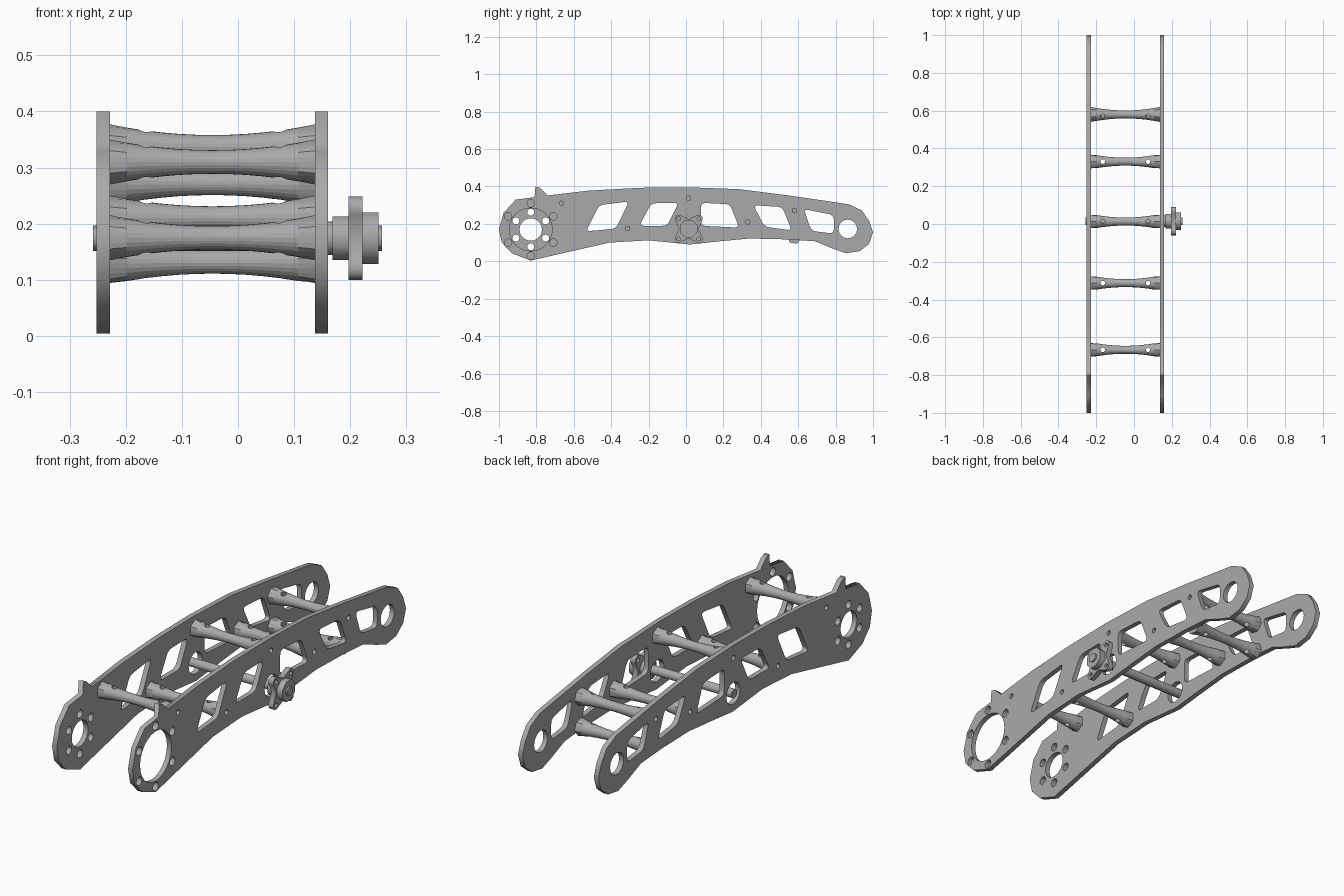
import bpy, bmesh
from math import sin, cos, pi, radians
from mathutils import Vector, Matrix

cube = bpy.data.objects.get("Cube")
if cube:
    bpy.data.objects.remove(cube, do_unlink=True)

grey = bpy.data.materials.new("metal_grey")
grey.use_nodes = True
colour = (0.4, 0.4, 0.4, 1)
grey.diffuse_color = colour
grey.node_tree.nodes["Principled BSDF"].inputs["Base Color"].default_value = colour


def link(name, data):
    ob = bpy.data.objects.new(name, data)
    bpy.context.scene.collection.objects.link(ob)
    return ob


def evaluated_mesh(ob):
    bpy.context.view_layer.update()
    dg = bpy.context.evaluated_depsgraph_get()
    return bpy.data.meshes.new_from_object(ob.evaluated_get(dg))


def circle(y, z, r, n=16, turn=0.0):
    return [(y + r * cos(turn + 2 * pi * i / n), z + r * sin(turn + 2 * pi * i / n))
            for i in range(n)]


def ring(y, z, spread, r, count=6, turn=pi / 2):
    return [circle(cy, cz, r, 12) for cy, cz in circle(y, z, spread, count, turn)]


def rounded(corners, r=0.025):
    """Polygon with each corner replaced by a short curve."""
    out, n = [], len(corners)
    for i in range(n):
        c = Vector(corners[i])
        a = c + (Vector(corners[i - 1]) - c).normalized() * r
        b = c + (Vector(corners[(i + 1) % n]) - c).normalized() * r
        for t in (0, 0.33, 0.67, 1):
            out.append(tuple(a * (1 - t) ** 2 + c * 2 * t * (1 - t) + b * t * t))
    return out


def slab(name, x0, x1, loops):
    """Outline and holes in the y-z plane, given thickness along x."""
    cu = bpy.data.curves.new(name, 'CURVE')
    cu.dimensions, cu.fill_mode = '2D', 'BOTH'
    cu.extrude = (x1 - x0) / 2
    for loop in loops:
        sp = cu.splines.new('POLY')
        sp.points.add(len(loop) - 1)
        for p, (y, z) in zip(sp.points, loop):
            p.co = (y, z, 0, 1)
        sp.use_cyclic_u = True
    tmp = link(name + "_curve", cu)
    me = evaluated_mesh(tmp)
    bpy.data.objects.remove(tmp, do_unlink=True)
    me.transform(Matrix.Translation(((x0 + x1) / 2, 0, 0))
                 @ Matrix(((0, 0, 1, 0), (1, 0, 0, 0), (0, 1, 0, 0), (0, 0, 0, 1))))
    me.materials.clear()
    me.materials.append(grey)
    return link(name, me)


# Side plates: curved arm outline with a small hook near the front
pivot = (-0.83, 0.17)
hub = (0.015, 0.174)
outline = [(-1, .17), (-.975, .26), (-.91, .33), (-.81, .343), (-.805, .4), (-.78, .392),
           (-.74, .352), (-.52, .378), (-.25, .393), (0, .396), (.28, .386), (.55, .352),
           (.87, .305), (.94, .272), (.98, .215), (1, .155), (.98, .095), (.93, .055),
           (.855, .043), (.78, .07), (.69, .107), (.55, .117), (.34, .122), (.18, .107),
           (.02, .09), (-.2, .112), (-.41, .1), (-.83, .004), (-.93, .042), (-.985, .1)]
windows = [[(-.535, .16), (-.465, .3), (-.305, .32), (-.375, .175)],
           [(-.25, .19), (-.185, .31), (-.04, .313), (-.1, .19)],
           [(.08, .19), (.08, .313), (.235, .305), (.285, .18)],
           [(.36, .3), (.515, .29), (.565, .165), (.42, .185)],
           [(.63, .28), (.79, .247), (.79, .148), (.67, .163)]]
standoffs = [(-.666, .31, 0), (-.313, .175, 0), (.013, .337, 0),
             (.33, .21, 0), (.58, .272, 20), (.58, .132, 20)]
shared = [outline, circle(.865, .173, .05), circle(*hub, .05)]
shared += [rounded(w) for w in windows]
shared += [circle(y, z, .012, 10) for y, z, a in standoffs[:5]]
slab("left_side_plate", .137, .16,
     shared + [circle(*pivot, .115, 24)] + ring(*pivot, .14, .02))
slab("right_side_plate", -.252, -.228,
     shared + [circle(*pivot, .06, 20)] + ring(*pivot, .092, .019))

# Waisted hexagonal standoff, turned down to a round middle
MID, HALF = -.0455, .1825
bm = bmesh.new()
rows = []
for s in range(13):
    t = s / 6 - 1
    row = []
    for i in range(24):
        a = 2 * pi * i / 24
        flat = (a % (pi / 3)) - pi / 6
        r = min(.035 / cos(flat), .021 + .019 * t * t)
        row.append(bm.verts.new((t * HALF, r * sin(a), r * cos(a))))
    rows.append(row)
for a, b in zip(rows, rows[1:]):
    for i in range(24):
        j = (i + 1) % 24
        bm.faces.new((a[i], a[j], b[j], b[i]))
bm.faces.new(rows[0])
bm.faces.new(rows[-1])
bmesh.ops.recalc_face_normals(bm, faces=bm.faces)
me = bpy.data.meshes.new("standoff")
bm.to_mesh(me)
bm.free()
me.materials.append(grey)
blank = link("standoff_blank", me)

# Cross holes and end screw holes
bm = bmesh.new()
for side in (-1, 1):
    for place in (Matrix.Translation((side * .12, 0, 0)),
                  Matrix.Translation((side * HALF, 0, 0)) @ Matrix.Rotation(pi / 2, 4, 'Y')):
        bmesh.ops.create_cone(bm, cap_ends=True, segments=12, radius1=.012, radius2=.012,
                              depth=.1 if place[2][2] > .5 else .07, matrix=place)
cut_mesh = bpy.data.meshes.new("hole_cutter")
bm.to_mesh(cut_mesh)
bm.free()
cutter = link("hole_cutter", cut_mesh)
cutter.hide_render = True
mod = blank.modifiers.new("holes", 'BOOLEAN')
mod.operation, mod.object, mod.solver = 'DIFFERENCE', cutter, 'EXACT'
drilled = evaluated_mesh(blank)
for ob in (blank, cutter):
    bpy.data.objects.remove(ob, do_unlink=True)
for n, (y, z, tilt) in enumerate(standoffs):
    ob = link(f"standoff_{n + 1}", drilled)
    ob.location = (MID, y, z)
    ob.rotation_euler.x = radians(tilt)

# Hexagonal cross shaft and the hub on its left end
slab("cross_shaft", -.258, .257, [circle(*hub, .023, 6, pi / 6)])
bore = circle(*hub, .023, 6, pi / 6)
slab("hub_spacer", .16, .17, [circle(*hub, .03, 16), bore])
slab("hub_inner_nut", .168, .197, [circle(*hub, .042, 8, pi / 8), bore])
slab("hub_outer_nut", .222, .25, [circle(*hub, .05, 8, pi / 8), bore])

# Four-lobed hub flange
lobes = []
for k in range(4):
    a = pi / 4 + k * pi / 2
    cy, cz = hub[0] + .076 * cos(a), hub[1] + .076 * sin(a)
    for d in range(-80, 81, 32):
        b = a + radians(d)
        lobes.append((cy + .021 * cos(b), cz + .021 * sin(b)))
    b = a + pi / 4
    lobes.append((hub[0] + .052 * cos(b), hub[1] + .052 * sin(b)))
slab("hub_flange", .197, .222, [lobes, bore] + ring(*hub, .076, .01, 4, pi / 4))
